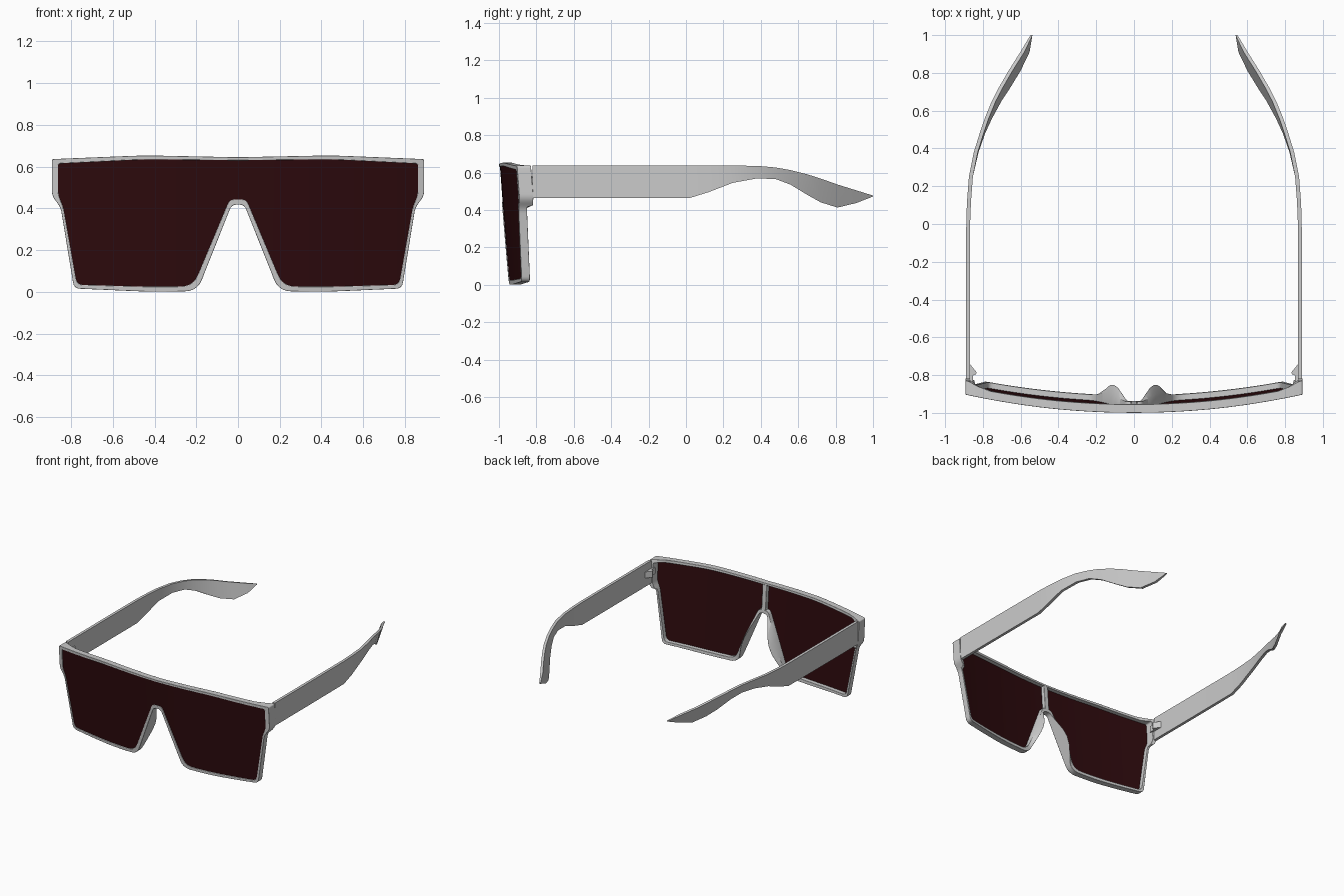
import bpy, bmesh, math
from mathutils import Vector

if "Cube" in bpy.data.objects:
    bpy.data.objects.remove(bpy.data.objects["Cube"])


def make_object(name, verts, faces, angle=35, bevel=0, mirror=False):
    bm = bmesh.new()
    vs = [bm.verts.new(v) for v in verts]
    for f in faces:
        bm.faces.new([vs[i] for i in f])
    bmesh.ops.recalc_face_normals(bm, faces=bm.faces)
    me = bpy.data.meshes.new(name)
    bm.to_mesh(me)
    bm.free()
    ob = bpy.data.objects.new(name, me)
    bpy.context.collection.objects.link(ob)
    bpy.ops.object.select_all(action='DESELECT')
    ob.select_set(True)
    bpy.context.view_layer.objects.active = ob
    bpy.ops.object.shade_smooth_by_angle(angle=math.radians(angle))
    if bevel:
        m = ob.modifiers.new("soft_edges", 'BEVEL')
        m.width, m.segments, m.limit_method = bevel, 2, 'ANGLE'
        m.angle_limit = math.radians(50)
    if mirror:
        ob.modifiers.new("mirror", 'MIRROR').use_clip = False
    return ob


def rounded_chain(ctrl, cuts, steps=6, arc=5):
    """Open chain with rounded corners and evenly split straights."""
    P = [Vector(p) for p in ctrl]
    pts, prev = [P[0]], P[0]
    for i in range(1, len(P)):
        if i < len(P) - 1:
            a = P[i] + (P[i - 1] - P[i]).normalized() * cuts[i]
            b = P[i] + (P[i + 1] - P[i]).normalized() * cuts[i]
        else:
            a = b = P[i]
        pts += [prev.lerp(a, k / steps) for k in range(1, steps + 1)]
        if i < len(P) - 1:
            pts += [a.lerp(P[i], k / arc).lerp(P[i].lerp(b, k / arc), k / arc)
                    for k in range(1, arc + 1)]
        prev = b
    return pts


def front_y(x, z):
    """Wrap-around curve and backward tilt of the front."""
    return -1 + 0.095 * (x / 0.89) ** 2 + 0.075 * (0.65 - z)


def depth(x, z, pad):
    """Rim depth: deeper at the hinge blocks and the nose pads."""
    x, d = abs(x), 0.045
    if z > 0.42:
        d += 0.03 * min(1, max(0, (x - 0.8) / 0.055))
    if x < 0.24 and 0.03 < z < 0.41:
        d += pad * math.sin(math.pi * (z - 0.03) / 0.38) ** 1.4
    return d


# Half outlines of the front, from the top centre round to the nose arch
cuts = [0, .08, .012, .025, .025, .03, .08, .06, .025, 0]
outer = rounded_chain([(0, .645), (.45, .654), (.892, .636), (.892, .46), (.85, .405),
                       (.786, .016), (.42, 0), (.195, .003), (.03, .418), (0, .418)], cuts)
inner = rounded_chain([(0, .63), (.45, .635), (.862, .615), (.862, .462), (.838, .408),
                       (.772, .034), (.42, .024), (.215, .026), (.04, .443), (0, .443)], cuts)


def closed(half):
    return [tuple(p) for p in half] + [(-p[0], p[1]) for p in half[-2:0:-1]]


# Frame rim: four matched loops joined into a ring
verts = []
for loop, back, pad in ((closed(outer), 0, 0), (closed(outer), 1, .072),
                        (closed(inner), 1, .025), (closed(inner), 0, 0)):
    verts += [(x, front_y(x, z) + (depth(x, z, pad) if back else 0), z) for x, z in loop]
n = len(verts) // 4
faces = [(a * n + i, a * n + (i + 1) % n, (a + 1) % 4 * n + (i + 1) % n, (a + 1) % 4 * n + i)
         for a in range(4) for i in range(n)]
make_object("frame_rim", verts, faces, bevel=0.004)


# One-piece lens: vertical strips between lower edge and brow
def brow(x):
    return .63 + .005 * x / .45 if x < .45 else .635 - .02 * (x - .45) / .412


low = [p for p in inner if p[1] < .495]
cols = [(p[0], p[1]) for p in low] + [(-p[0], p[1]) for p in low[-2::-1]]
verts, m = [], len(cols)
for off in (0.004, 0.014):
    for x, z in cols:
        for zz in (z, brow(abs(x))):
            verts.append((x, front_y(x, zz) + off, zz))
faces = []
for i in range(m - 1):
    a, b = 2 * i, 2 * m + 2 * i
    faces += [(a, a + 1, a + 3, a + 2), (b, b + 1, b + 3, b + 2),
              (a, a + 2, b + 2, b), (a + 1, a + 3, b + 3, b + 1)]
e = 2 * m - 2
faces += [(0, 1, 2 * m + 1, 2 * m), (e, e + 1, 2 * m + e + 1, 2 * m + e)]
lens = make_object("lens", verts, faces)
mat = bpy.data.materials.new("dark_red_lens")
mat.diffuse_color = (0.026, 0.003, 0.004, 1)
mat.use_nodes = True
mat.node_tree.nodes["Principled BSDF"].inputs["Base Color"].default_value = mat.diffuse_color
lens.data.materials.append(mat)

BOX = [(0, 1, 3, 2), (4, 5, 7, 6), (0, 1, 5, 4), (2, 3, 7, 6), (0, 2, 6, 4), (1, 3, 7, 5)]

# Upright bar behind the lens
make_object("bridge_bar", [(x, front_y(x, z) + d, z) for x in (-.018, .018)
                           for z in (.428, .636) for d in (.012, .044)], BOX, bevel=0.004)

# Temple arms: y, outer x, top z, bottom z, inward lean of the lower edge
stations = [(-.82, .889, .637, .463, 0), (-.4, .889, .637, .463, 0), (.02, .888, .637, .464, 0),
            (.12, .884, .637, .495, 0), (.25, .874, .637, .545, 0), (.38, .848, .636, .569, .004),
            (.48, .817, .627, .565, .008), (.56, .79, .613, .535, .018),
            (.65, .753, .59, .48, .03), (.72, .717, .568, .441, .04),
            (.81, .665, .536, .413, .043), (.91, .602, .505, .437, .028), (1, .548, .477, .472, 0)]
verts, faces = [], []
for y, x, zt, zb, lean in stations:
    t = 0.021 if y < .95 else 0.01
    verts += [(x, y, zt), (x - lean, y, zb), (x - lean - t, y, zb), (x - t, y, zt)]
for s in range(len(stations) - 1):
    faces += [(4 * s + k, 4 * s + (k + 1) % 4, 4 * s + 4 + (k + 1) % 4, 4 * s + 4 + k)
              for k in range(4)]
faces += [(0, 1, 2, 3), tuple(len(verts) - 4 + k for k in range(4))]
make_object("temple_arm", verts, faces, mirror=True)

# Hinges inside the arm roots
plan = [(.87, -.74), (.852, -.762), (.833, -.785), (.836, -.795),
        (.853, -.802), (.853, -.845), (.874, -.845)]
k = len(plan)
make_object("hinge", [(x, y, z) for z in (.53, .578) for x, y in plan],
            [tuple(range(k)), tuple(range(k, 2 * k))] +
            [(i, (i + 1) % k, k + (i + 1) % k, k + i) for i in range(k)], mirror=True)
